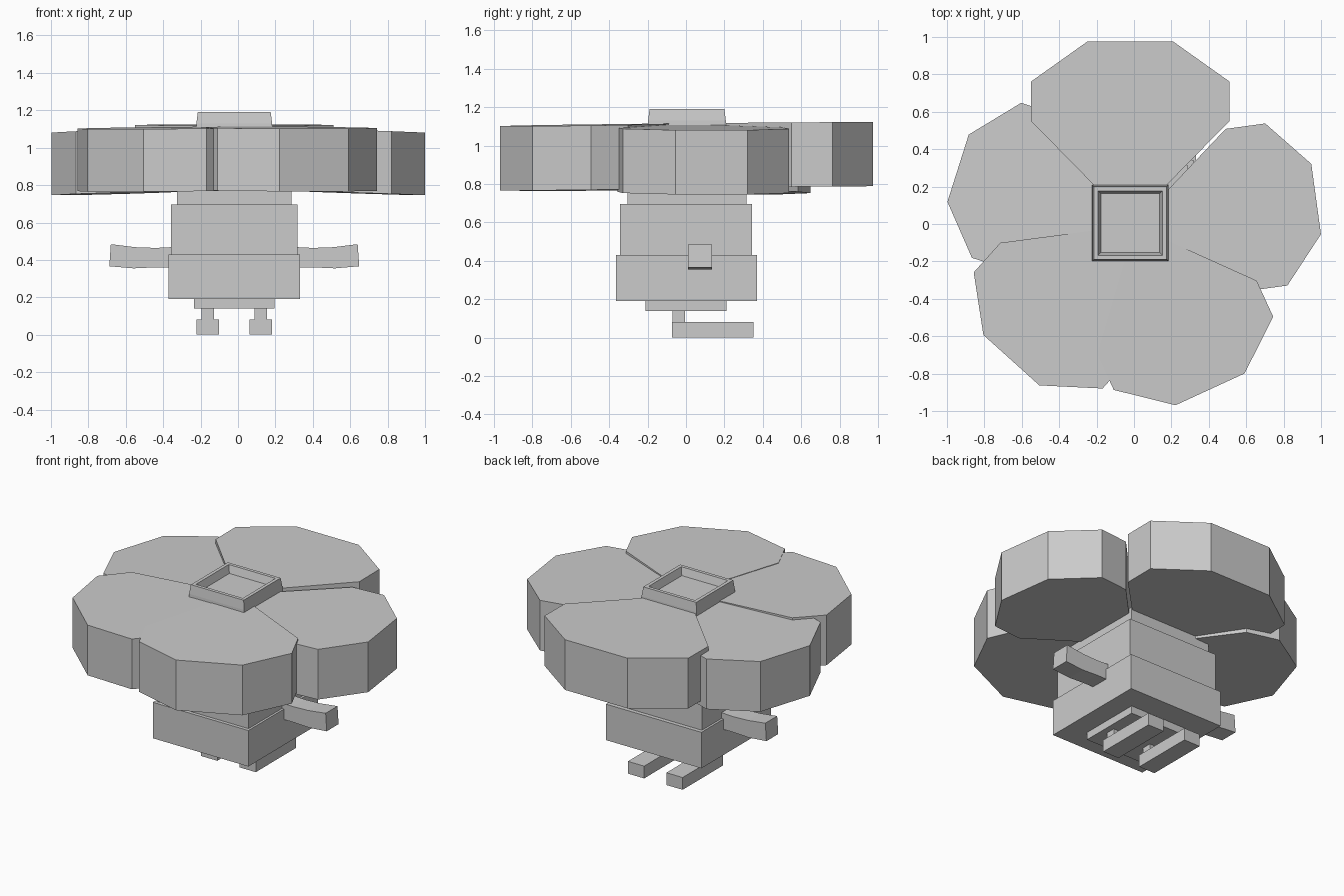
import bpy, bmesh
from math import radians, cos, sin

cube = bpy.data.objects.get("Cube")
if cube:
    bpy.data.objects.remove(cube, do_unlink=True)

grey = bpy.data.materials.new("plain grey")
grey.use_nodes = True
grey.diffuse_color = (0.6, 0.6, 0.6, 1)
grey.node_tree.nodes["Principled BSDF"].inputs["Base Color"].default_value = (0.6, 0.6, 0.6, 1)

MID = -0.02  # centre line of the body


def finish(name, bm):
    bmesh.ops.recalc_face_normals(bm, faces=bm.faces)
    mesh = bpy.data.meshes.new(name)
    bm.to_mesh(mesh)
    bm.free()
    mesh.materials.append(grey)
    obj = bpy.data.objects.new(name, mesh)
    bpy.context.collection.objects.link(obj)
    return obj


def loft(name, rings):
    """Closed skin through a list of matching point rings."""
    bm = bmesh.new()
    loops = [[bm.verts.new(p) for p in ring] for ring in rings]
    for a, b in zip(loops, loops[1:]):
        for i in range(len(a)):
            j = (i + 1) % len(a)
            bm.faces.new((a[i], a[j], b[j], b[i]))
    bm.faces.new(loops[0])
    bm.faces.new(loops[-1])
    return finish(name, bm)


def rect(x, y, z, wide, deep):
    return [(x + sx * wide / 2, y + sy * deep / 2, z)
            for sx, sy in ((-1, -1), (1, -1), (1, 1), (-1, 1))]


def box(name, x, y, wide, deep, low, high):
    return loft(name, [rect(x, y, z, wide, deep) for z in (low, high)])


# Petals: one half outline, turned, widened and drooped for each
half = [(0.23, 0.975), (0.53, 0.762), (0.53, 0.55)]
outline = [(0, 0.01)] + [(-w, r) for w, r in reversed(half)] + half


def petal(name, angle, width, length, top, droop):
    c, s = cos(radians(angle)), sin(radians(angle))
    rings = []
    for thickness in (0.335, 0):
        rings.append([(r * length * c - w * width * s + (MID if name == "back_petal" else 0),
                       r * length * s + w * width * c,
                       top - droop * r - thickness) for w, r in outline])
    loft(name, rings)


petal("back_petal", 90, 1.0, 1.0, 1.117, -0.007)
petal("right_petal", 162.4, 0.82, 1.012, 1.113, 0.033)
petal("front_right_petal", 228, 0.875, 1.005, 1.115, 0.016)
petal("front_left_petal", 294.7, 0.885, 0.998, 1.117, 0.016)
petal("left_petal", 7.8, 0.825, 1.008, 1.114, 0.034)

# Hollow square stem cup on top
loft("stem_cup", [rect(MID, 0.005, z, w, w) for z, w in
                  ((1.08, 0.41), (1.13, 0.405), (1.19, 0.39), (1.19, 0.345), (1.14, 0.315))])

# Stacked body blocks
box("neck", MID, 0.005, 0.61, 0.62, 0.68, 0.80)
box("upper_body", MID, 0, 0.675, 0.685, 0.42, 0.695)
box("lower_body", MID, 0.002, 0.705, 0.735, 0.19, 0.43)
box("hips", MID, 0, 0.43, 0.42, 0.14, 0.20)

# Legs, feet and bent arms on both sides
arm = [(0.30, 0.36, 0.47), (0.42, 0.36, 0.464), (0.53, 0.355, 0.468), (0.66, 0.366, 0.484)]
for side, sign in (("left", 1), ("right", -1)):
    x = MID + sign * 0.142
    box(side + "_leg", x, -0.038, 0.065, 0.065, 0.06, 0.15)
    box(side + "_foot", x, 0.14, 0.12, 0.425, 0, 0.082)
    loft(side + "_arm", [[(MID + sign * (d + 0.008), 0.01, low), (MID + sign * (d + 0.008), 0.135, low),
                          (MID + sign * d, 0.135, high), (MID + sign * d, 0.01, high)]
                         for d, low, high in arm])
